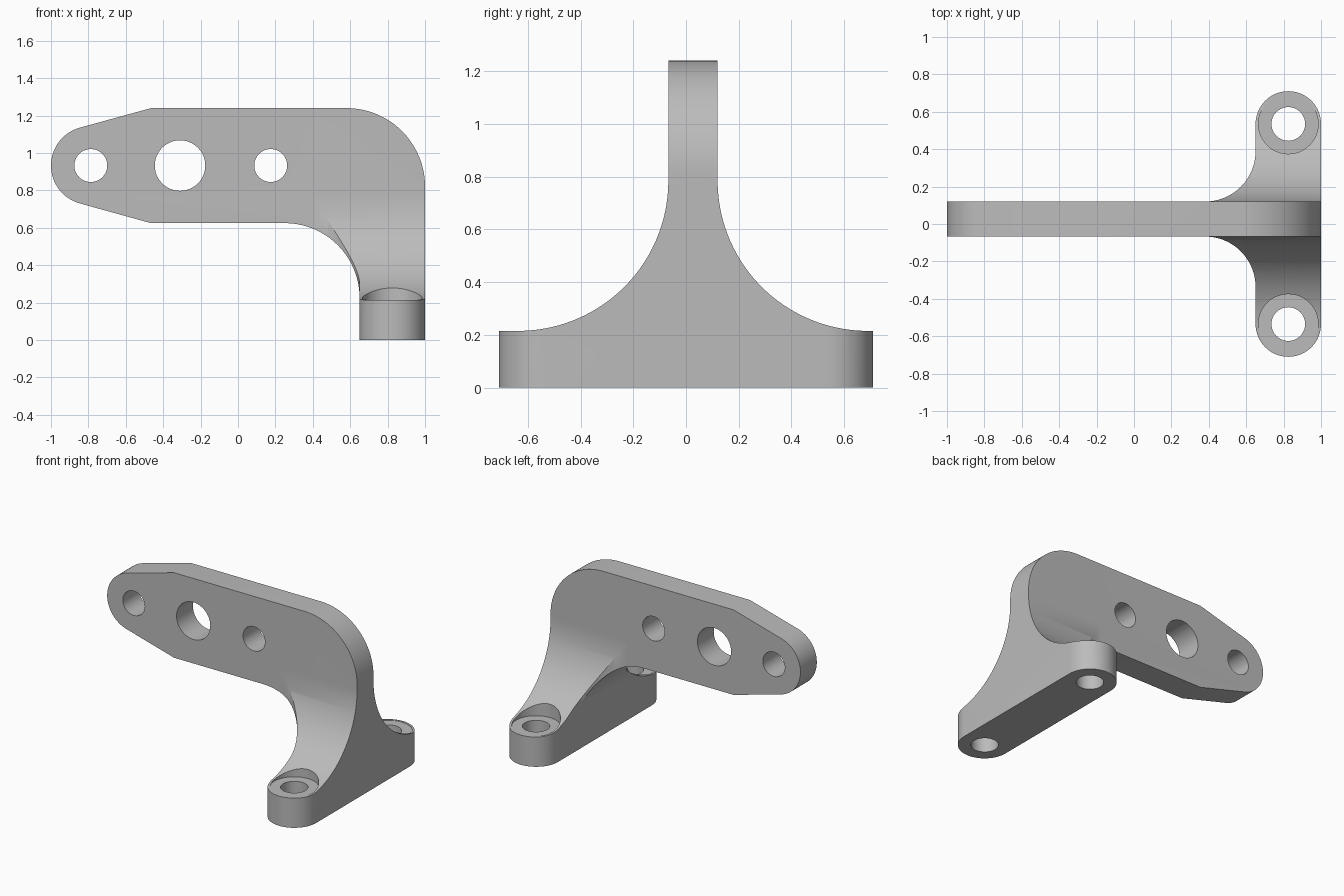
import bpy, bmesh
from math import cos, sin, radians
from mathutils import Vector

cube = bpy.data.objects.get("Cube")
if cube:
    bpy.data.objects.remove(cube, do_unlink=True)

gray = bpy.data.materials.new("matte gray")
gray.use_nodes = True
color = (0.5, 0.5, 0.5, 1)
gray.diffuse_color = color
gray.node_tree.nodes["Principled BSDF"].inputs["Base Color"].default_value = color


def arc(cx, cy, r, start, end, steps=32):
    angles = [radians(start + (end - start) * i / steps) for i in range(steps + 1)]
    return [(cx + r * cos(a), cy + r * sin(a)) for a in angles]


def prism(name, profile, axis, low, high):
    """Extrude a 2D profile along the named axis."""
    place = {"x": lambda u, v, d: (d, u, v),
             "y": lambda u, v, d: (u, d, v),
             "z": lambda u, v, d: (u, v, d)}[axis]
    bm = bmesh.new()
    face = bm.faces.new([bm.verts.new(place(u, v, low)) for u, v in profile])
    top = bmesh.ops.extrude_face_region(bm, geom=[face])["geom"]
    shift = Vector(place(0, 0, high - low))
    bmesh.ops.translate(bm, vec=shift, verts=[g for g in top if isinstance(g, bmesh.types.BMVert)])
    bmesh.ops.remove_doubles(bm, verts=bm.verts, dist=1e-5)
    bmesh.ops.recalc_face_normals(bm, faces=bm.faces)
    mesh = bpy.data.meshes.new(name)
    bm.to_mesh(mesh)
    bm.free()
    mesh.materials.append(gray)
    obj = bpy.data.objects.new(name, mesh)
    bpy.context.collection.objects.link(obj)
    return obj


def combine(target, tool, operation):
    mod = target.modifiers.new(operation, "BOOLEAN")
    mod.operation, mod.solver, mod.object = operation, "EXACT", tool
    bpy.context.view_layer.objects.active = target
    bpy.ops.object.modifier_apply(modifier=mod.name)
    bpy.data.objects.remove(tool, do_unlink=True)


# Main dimensions
FRONT, BACK = -0.067, 0.12        # plate faces
TOP, UNDER, MID = 1.24, 0.625, 0.933
FOOT = 0.215                      # foot height
INNER, LEG, PAD = 0.65, 0.825, 0.175
BOLT = 0.535                      # bolt distance from the middle
SIDE_R, WEB_R = 0.57, 0.27        # fillet radii

# Arm outline: rounded tip, tapered neck, bend and leg
arm = (arc(-0.79, MID, 0.21, 105, 255)
       + [(-0.465, UNDER)]
       + arc(0.25, UNDER - 0.4, 0.4, 90, 0)
       + [(INNER, 0), (1, 0)]
       + arc(0.58, TOP - 0.42, 0.42, 0, 90)
       + [(-0.465, TOP)])
bracket = prism("bracket", arm, "y", -0.8, 0.8)

# Side outline: wide foot sweeping up into the plate
z_mid = FOOT + SIDE_R
side = ([(-0.8, -0.1), (0.8, -0.1), (0.8, FOOT)]
        + arc(BACK + SIDE_R, z_mid, SIDE_R, 270, 180, 40)
        + [(BACK, 1.4), (FRONT, 1.4)]
        + arc(FRONT - SIDE_R, z_mid, SIDE_R, 0, -90, 40)
        + [(-0.8, FOOT)])
combine(bracket, prism("side_cutter", side, "x", -1.2, 1.2), "INTERSECT")

# Plan outline: plate strip filleted into the rounded foot
x_web = INNER - WEB_R
plan = ([(-1.1, BACK), (-1.1, FRONT)]
        + arc(x_web, FRONT - WEB_R, WEB_R, 90, 0)
        + arc(LEG, -BOLT, PAD, 180, 360)
        + arc(LEG, BOLT, PAD, 0, 180)
        + arc(x_web, BACK + WEB_R, WEB_R, 0, -90))
combine(bracket, prism("plan_cutter", plan, "z", -0.2, 1.5), "INTERSECT")

# Round holes across the arm
for x, r in ((-0.787, 0.088), (-0.31, 0.135), (0.175, 0.088)):
    circle = arc(x, MID, r, 0, 360, 48)[:-1]
    combine(bracket, prism("arm_hole", circle, "y", -0.3, 0.3), "DIFFERENCE")

# Bolt holes and their flat seats in the foot
for y in (-BOLT, BOLT):
    for r, low in ((0.09, -0.2), (0.16, FOOT - 0.002)):
        circle = arc(LEG, y, r, 0, 360, 48)[:-1]
        combine(bracket, prism("bolt_hole", circle, "z", low, 0.6), "DIFFERENCE")

# Smooth the curved faces, keep the edges sharp
bpy.ops.object.select_all(action="DESELECT")
bracket.select_set(True)
bpy.context.view_layer.objects.active = bracket
bpy.ops.object.shade_smooth_by_angle(angle=radians(25))
